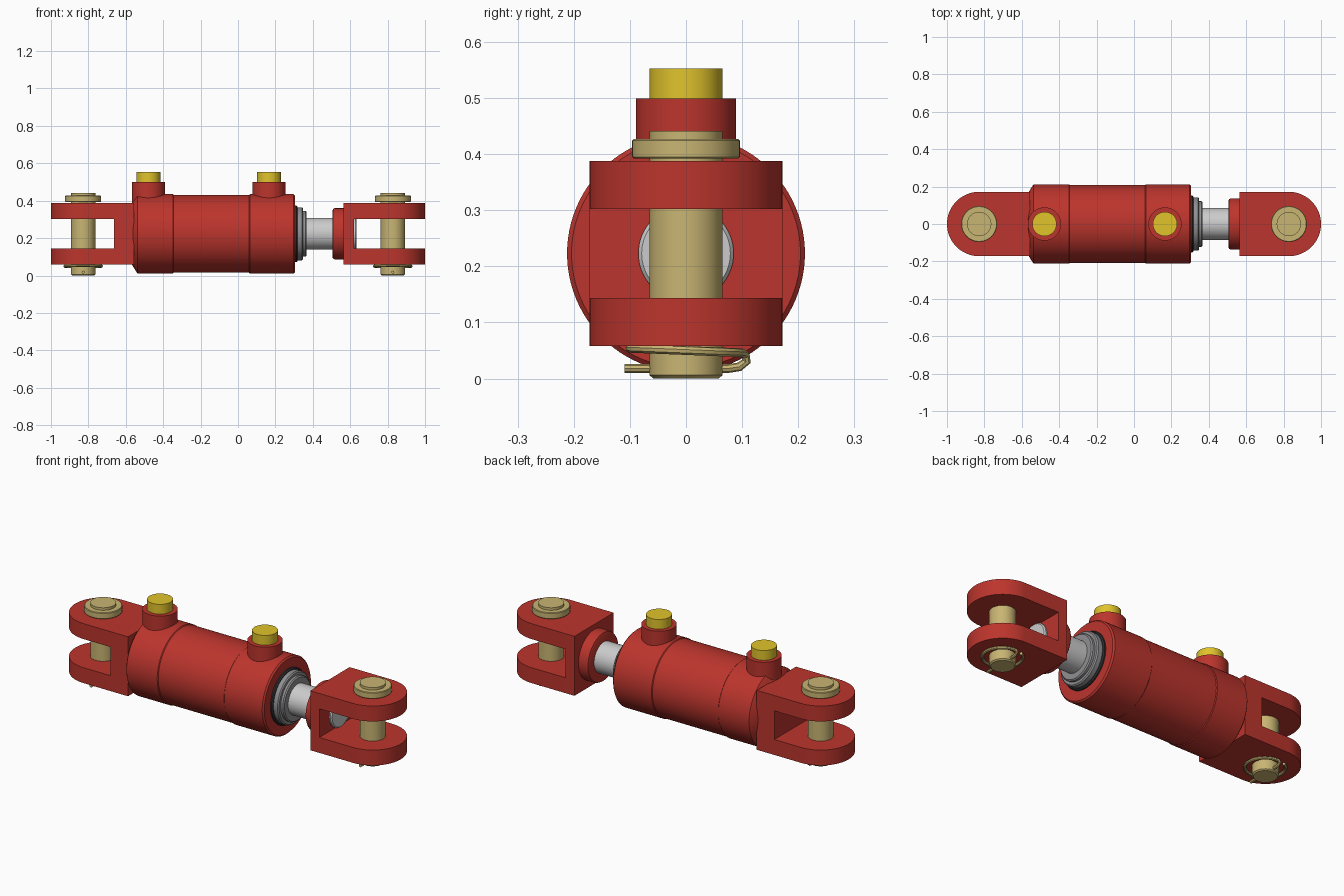
import bpy, bmesh
from math import pi, sin, cos, radians
from mathutils import Matrix, Vector

if "Cube" in bpy.data.objects:
    bpy.data.objects.remove(bpy.data.objects["Cube"])

AXIS_Z = 0.223
PIN_X = 0.828


def material(name, rgb):
    m = bpy.data.materials.new(name)
    m.diffuse_color = (*rgb, 1)
    m.use_nodes = True
    m.node_tree.nodes["Principled BSDF"].inputs["Base Color"].default_value = m.diffuse_color
    return m


RED = material("red_paint", (0.50, 0.035, 0.026))
BRASS = material("zinc_tan", (0.58, 0.46, 0.17))
YELLOW = material("yellow_plastic", (0.75, 0.55, 0.025))
STEEL = material("dark_steel", (0.28, 0.28, 0.29))
RUBBER = material("black_rubber", (0.03, 0.03, 0.035))


def finish(obj, mat):
    if mat:
        obj.data.materials.clear()
        obj.data.materials.append(mat)
    bpy.ops.object.select_all(action='DESELECT')
    obj.select_set(True)
    bpy.context.view_layer.objects.active = obj
    bpy.ops.object.shade_smooth_by_angle(angle=radians(30))
    return obj


def mesh_object(name, bm):
    bmesh.ops.recalc_face_normals(bm, faces=bm.faces)
    me = bpy.data.meshes.new(name)
    bm.to_mesh(me)
    bm.free()
    obj = bpy.data.objects.new(name, me)
    bpy.context.collection.objects.link(obj)
    return obj


def lathe(name, profile, origin, mat, along_x=False, n=64):
    """Solid of revolution; profile = (position along axis, radius), capped at both ends."""
    bm = bmesh.new()
    rings = [[bm.verts.new((r * cos(2 * pi * i / n), r * sin(2 * pi * i / n), h)) for i in range(n)]
             for h, r in profile]
    for a, b in zip(rings, rings[1:]):
        for i in range(n):
            j = (i + 1) % n
            bm.faces.new((a[i], a[j], b[j], b[i]))
    bm.faces.new(rings[0])
    bm.faces.new(rings[-1])
    if along_x:
        bm.transform(Matrix.Rotation(pi / 2, 4, 'Y'))
    bm.transform(Matrix.Translation(origin))
    return finish(mesh_object(name, bm), mat)


def clevis(name, side, base_x, slot_x):
    """U-shaped fork with round ends; side is the x direction it points."""
    w, h = 0.172, 0.165
    bm = bmesh.new()
    pts = [(base_x, w), (base_x, -w)]
    pts += [(PIN_X + w * cos(a), w * sin(a)) for a in (-pi / 2 + pi * i / 32 for i in range(33))]
    face = bm.faces.new([bm.verts.new((side * x, y, AXIS_Z - h)) for x, y in pts])
    top = bmesh.ops.extrude_face_region(bm, geom=[face])['geom']
    bmesh.ops.translate(bm, vec=(0, 0, 2 * h), verts=[v for v in top if isinstance(v, bmesh.types.BMVert)])
    fork = mesh_object(name, bm)
    # slot between the two fork plates
    bpy.ops.mesh.primitive_cube_add(size=1, location=(side * (slot_x + 0.5), 0, AXIS_Z))
    cutter = bpy.context.object
    cutter.scale = (1, 1, 0.159)
    cutter.hide_render = True
    mod = fork.modifiers.new("slot", 'BOOLEAN')
    mod.operation = 'DIFFERENCE'
    mod.solver = 'EXACT'
    mod.object = cutter
    finish(fork, RED)
    bpy.ops.object.modifier_apply(modifier="slot")
    bpy.data.objects.remove(cutter, do_unlink=True)


def pin(side, label):
    x = side * PIN_X
    # clevis pin with flanged head
    lathe(label + "_pin", [(0, 0.058), (0.006, 0.065), (0.392, 0.065), (0.392, 0.093), (0.395, 0.096),
                           (0.424, 0.096), (0.427, 0.093), (0.427, 0.065), (0.441, 0.065)], (x, 0, 0), BRASS)
    # spring wire clip: straight leg through the pin, hook, then a loop round the pin
    pts = [(0, -0.11, 0.018), (0, 0.075, 0.018), (0, 0.095, 0.021), (0, 0.108, 0.031), (0.004, 0.106, 0.042)]
    for i in range(1, 41):
        a = radians(90 - 8.4 * i)
        pts.append((0.098 * cos(a), 0.1 * sin(a), 0.050 - 0.004 * sin(a)))
    cu = bpy.data.curves.new(label + "_pin_clip", 'CURVE')
    cu.dimensions = '3D'
    cu.bevel_depth = 0.008
    cu.bevel_resolution = 2
    cu.use_fill_caps = True
    sp = cu.splines.new('POLY')
    sp.points.add(len(pts) - 1)
    for p, c in zip(sp.points, pts):
        p.co = (x + c[0], c[1], c[2], 1)
    obj = bpy.data.objects.new(label + "_pin_clip", cu)
    bpy.context.collection.objects.link(obj)
    bpy.ops.object.select_all(action='DESELECT')
    obj.select_set(True)
    bpy.context.view_layer.objects.active = obj
    bpy.ops.object.convert(target='MESH')
    finish(bpy.context.object, BRASS)


axis = (0, 0, AXIS_Z)

# barrel: rear cap, tube and head
lathe("barrel", [(-0.567, 0.165), (-0.542, 0.205), (-0.536, 0.212), (-0.348, 0.212), (-0.344, 0.208),
                 (0.060, 0.208), (0.064, 0.212), (0.297, 0.212), (0.305, 0.204)], axis, RED, True, 96)

# rod seal and stepped gland
lathe("rod_seal", [(0.29, 0.152), (0.312, 0.152), (0.318, 0.146)], axis, RUBBER, True)
lathe("gland", [(0.30, 0.142), (0.342, 0.142), (0.348, 0.136), (0.348, 0.122), (0.361, 0.122),
                (0.367, 0.116)], axis, STEEL, True)

# piston rod, passing through the rod clevis base
lathe("piston_rod", [(0.30, 0.085), (0.627, 0.085), (0.634, 0.079)], axis, None, True)

# collar welded to the rod clevis
lathe("rod_collar", [(0.505, 0.125), (0.509, 0.133), (0.517, 0.137), (0.57, 0.137)], axis, RED, True)

# forks and their pins
clevis("rear_clevis", -1, 0.555, 0.663)
clevis("rod_clevis", 1, 0.565, 0.62)
pin(-1, "rear")
pin(1, "rod")

# hose ports with plugs
for label, x in (("rear", -0.479), ("head", 0.166)):
    lathe(label + "_port", [(0.38, 0.089), (0.499, 0.089)], (x, 0, 0), RED)
    lathe(label + "_port_plug", [(0.47, 0.065), (0.553, 0.065)], (x, 0, 0), YELLOW)
